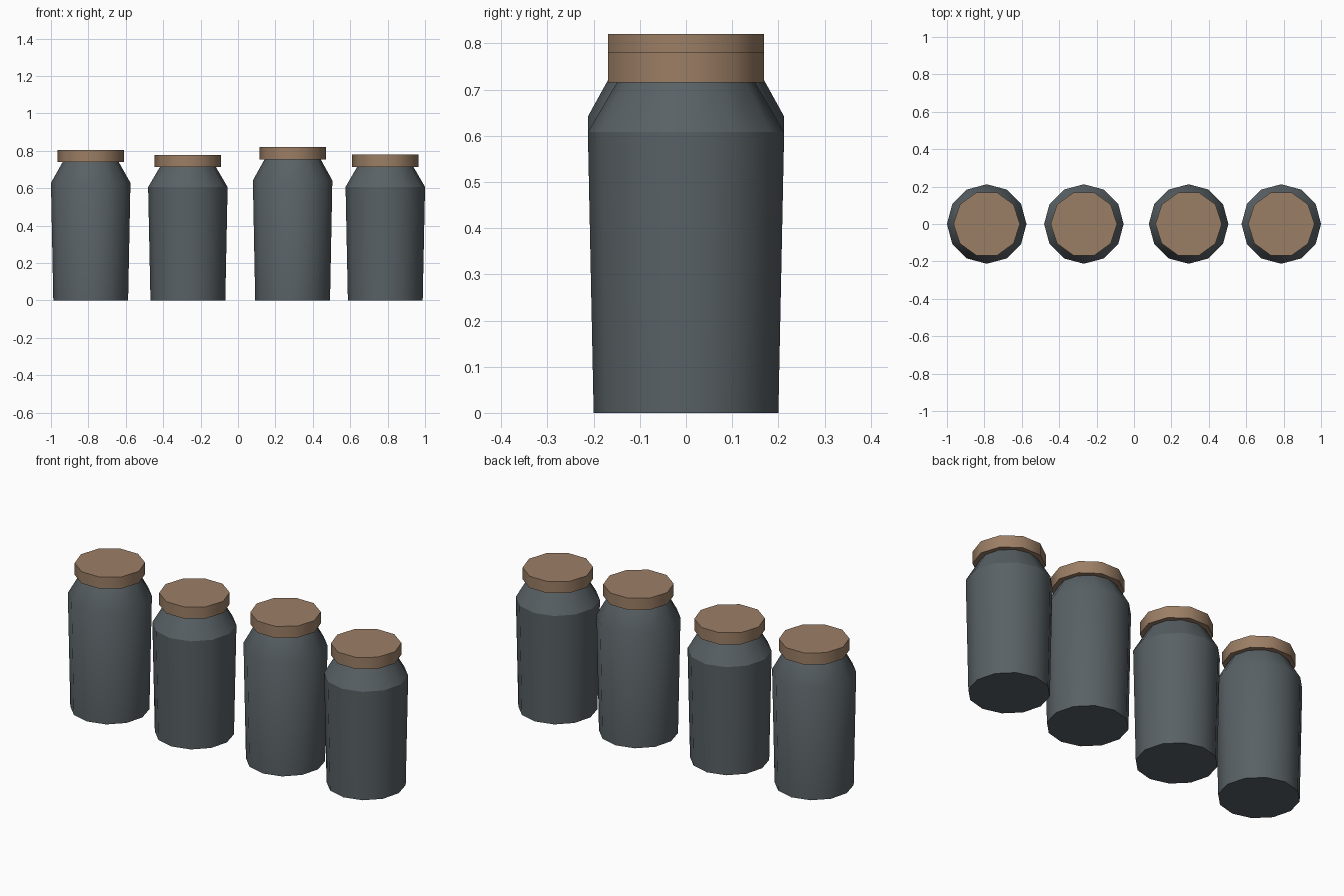
import bpy, bmesh
from math import cos, sin, pi, radians

if "Cube" in bpy.data.objects:
    bpy.data.objects.remove(bpy.data.objects["Cube"])


def material(name, color):
    m = bpy.data.materials.new(name)
    m.diffuse_color = color
    m.use_nodes = True
    m.node_tree.nodes["Principled BSDF"].inputs["Base Color"].default_value = m.diffuse_color
    return m


def lathe(name, sides, profile, loc, mat, angle):
    """Closed solid of revolution from (radius, z) rings."""
    bm = bmesh.new()
    rings = [[bm.verts.new((r * cos(2 * pi * i / sides), r * sin(2 * pi * i / sides), z))
              for i in range(sides)] for r, z in profile]
    for lo, hi in zip(rings, rings[1:]):
        for i in range(sides):
            j = (i + 1) % sides
            bm.faces.new((lo[i], lo[j], hi[j], hi[i]))
    bm.faces.new(rings[0][::-1])
    bm.faces.new(rings[-1])
    mesh = bpy.data.meshes.new(name)
    bm.to_mesh(mesh)
    bm.free()
    obj = bpy.data.objects.new(name, mesh)
    bpy.context.collection.objects.link(obj)
    obj.location = loc
    mesh.materials.append(mat)
    bpy.ops.object.select_all(action='DESELECT')
    obj.select_set(True)
    bpy.context.view_layer.objects.active = obj
    bpy.ops.object.shade_smooth_by_angle(angle=radians(angle))
    return obj


glass = material("dark_glass", (0.10, 0.12, 0.13, 1))
wood = material("lid_brown", (0.33, 0.21, 0.13, 1))

# Row of four jars: x position and neck height
jars = [(-0.7875, 0.74), (-0.268, 0.713), (0.292, 0.755), (0.7875, 0.715)]
LID_H = 0.065

for n, (x, h) in enumerate(jars, 1):
    # Tapered body with sloping shoulder
    lathe(f"jar_body_{n}", 12, [(0.2, 0), (0.2125, 0.85 * h), (0.15, h)],
          (x, 0, 0), glass, 30)
    # Overhanging ten-sided lid
    lathe(f"jar_lid_{n}", 10, [(0.1775, 0), (0.1775, LID_H)],
          (x, 0, h), wood, 40)
